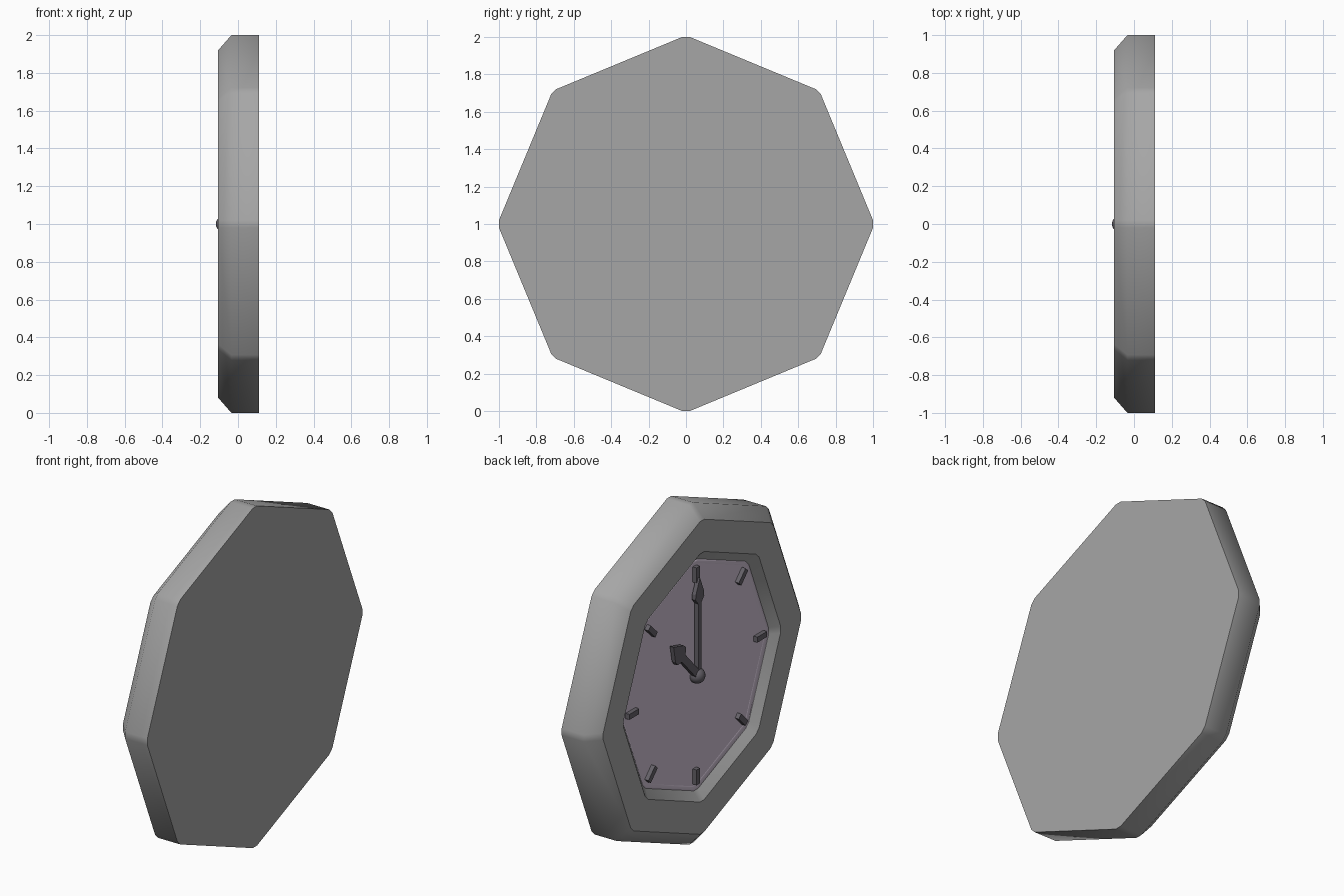
import bpy, bmesh
from math import sin, cos, tan, pi, radians
from mathutils import Vector

cube = bpy.data.objects.get("Cube")
if cube:
    bpy.data.objects.remove(cube)

FACE_X = -0.055   # depth of the dial surface
CENTRE_Z = 1.0


def material(name, colour):
    m = bpy.data.materials.new(name)
    m.use_nodes = True
    m.diffuse_color = (*colour, 1)
    m.node_tree.nodes["Principled BSDF"].inputs["Base Color"].default_value = (*colour, 1)
    return m


grey = material("case grey", (0.38, 0.38, 0.38))
mauve = material("dial mauve", (0.63, 0.54, 0.66))
dark = material("hand charcoal", (0.13, 0.12, 0.14))


def finish(name, bm, mat):
    bmesh.ops.recalc_face_normals(bm, faces=bm.faces)
    mesh = bpy.data.meshes.new(name)
    bm.to_mesh(mesh)
    bm.free()
    mesh.materials.append(mat)
    obj = bpy.data.objects.new(name, mesh)
    bpy.context.collection.objects.link(obj)
    return obj


def polar(x, along, across, angle):
    """Point at a distance along a clock direction, shifted sideways."""
    return Vector((x,
                   along * sin(angle) + across * cos(angle),
                   CENTRE_Z + along * cos(angle) - across * sin(angle)))


def octagon(bm, x, r, cut=0.02):
    """Octagon ring with a vertex at the top and small trimmed corners."""
    return [bm.verts.new(polar(x, r, s * cut, k * pi / 4))
            for k in range(8) for s in (-1, 1)]


def shell(name, profile, mat):
    """Skin octagon rings (x, radius, sharp) and cap both ends."""
    bm = bmesh.new()
    rings = [octagon(bm, x, r) for x, r, _ in profile]
    n = len(rings[0])
    for a, b in zip(rings, rings[1:]):
        for i in range(n):
            j = (i + 1) % n
            bm.faces.new((a[i], a[j], b[j], b[i]))
    bm.faces.new(rings[0])
    bm.faces.new(rings[-1])
    for f in bm.faces:
        f.smooth = True
    for ring, (_, _, sharp) in zip(rings, profile):
        for i in range(n):
            bm.edges.get((ring[i], ring[(i + 1) % n])).smooth = not sharp
    return finish(name, bm, mat)


def plate(name, outline, angle, x, thick, mat):
    """Extrude an (along, across) outline laid in a clock direction."""
    bm = bmesh.new()
    face = bm.faces.new([bm.verts.new(polar(x, a, c, angle)) for a, c in outline])
    ext = bmesh.ops.extrude_face_region(bm, geom=[face])
    verts = [v for v in ext["geom"] if isinstance(v, bmesh.types.BMVert)]
    bmesh.ops.translate(bm, verts=verts, vec=(-thick, 0, 0))
    return finish(name, bm, mat)


def hand(name, length, shaft, head, width, angle):
    """Arrow-headed clock hand."""
    half = [(0, shaft), (length - head, shaft), (length - head * 0.8, width),
            (length - head * 0.6, width * 0.95)]
    outline = half + [(length, 0)] + [(a, -c) for a, c in reversed(half)]
    return plate(name, outline, angle, FACE_X - 0.012, 0.024, dark)


# Case: flat back, chamfered rim and sloped recess
trim = 0.02 * tan(pi / 8)
shell("case", [(0.11, 1 , True), (-0.035, 1, False),
               (-0.105, 0.92, True), (-0.105, 0.73, True),
               (-0.06, 0.675, True), (FACE_X + 0.01, 0.675, True)], grey)

# Dial with a softly raised edge
shell("dial", [(FACE_X + 0.008, 0.675, True), (FACE_X - 0.01, 0.675, False),
               (FACE_X, 0.65, True)], mauve)

# Hour markers at the eight corners
for k in range(8):
    plate(f"marker_{k + 1}", [(0.55, -0.016), (0.64, -0.016), (0.64, 0.016), (0.55, 0.016)],
          k * pi / 4, FACE_X, 0.025, dark)

# Hands
hand("minute_hand", 0.58, 0.015, 0.15, 0.04, 0)
hand("hour_hand", 0.36, 0.022, 0.14, 0.055, radians(43))

# Centre knob
bm = bmesh.new()
bmesh.ops.create_uvsphere(bm, u_segments=20, v_segments=12, radius=0.045)
bmesh.ops.translate(bm, verts=bm.verts, vec=(-0.072, 0, CENTRE_Z))
for f in bm.faces:
    f.smooth = True
finish("centre_knob", bm, dark)
